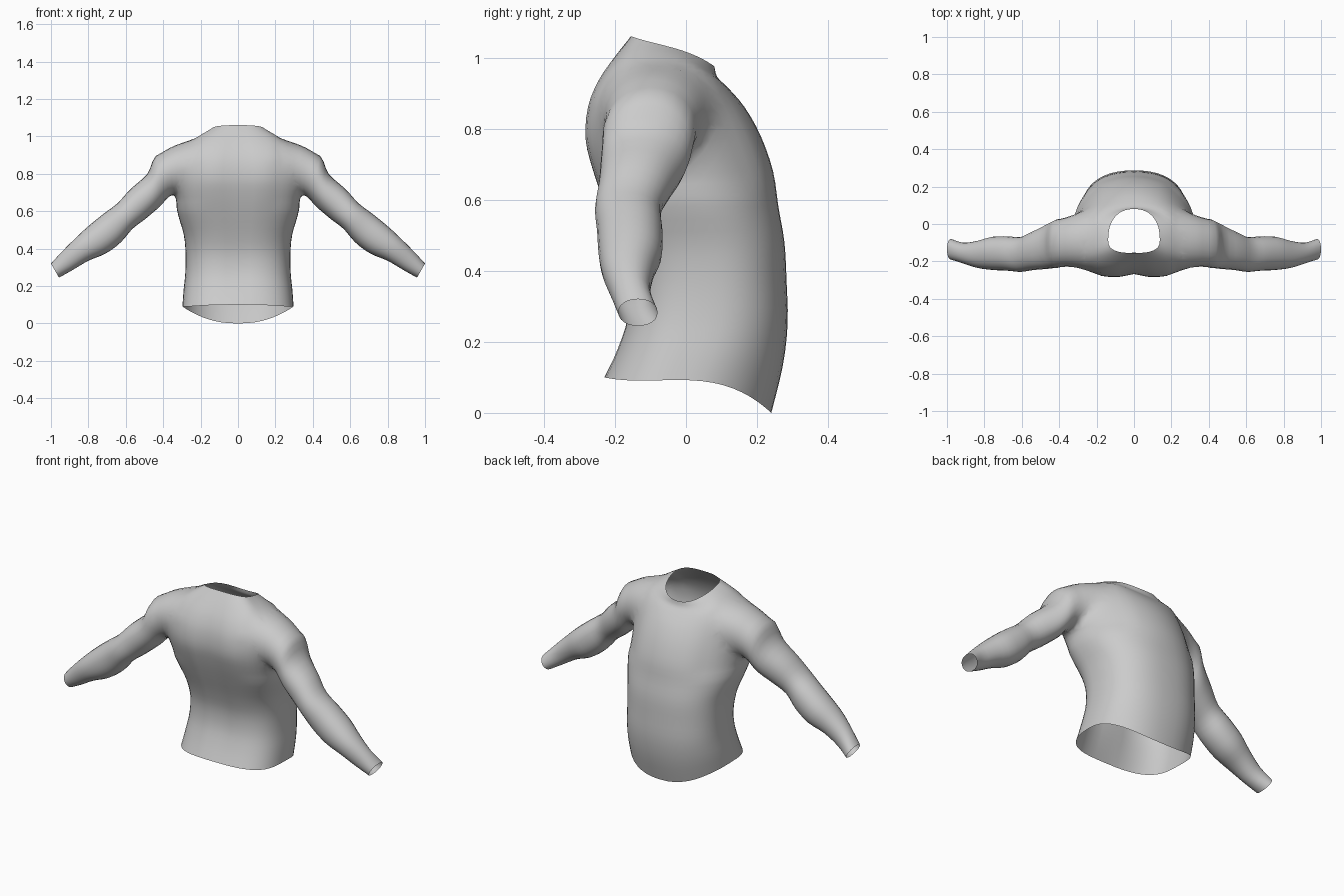
import bpy, bmesh, math

cube = bpy.data.objects.get("Cube")
if cube:
    bpy.data.objects.remove(cube)

cloth = bpy.data.materials.new("grey cloth")
cloth.use_nodes = True
grey = (0.6, 0.6, 0.6, 1)
cloth.diffuse_color = grey
cloth.node_tree.nodes["Principled BSDF"].inputs["Base Color"].default_value = grey


def spline(rows, steps):
    """Refine a list of section rows with a Catmull-Rom curve."""
    out = []
    for i in range(len(rows) - 1):
        a, b, c, d = (rows[max(0, min(len(rows) - 1, i + k))] for k in (-1, 0, 1, 2))
        for s in range(steps):
            t = s / steps
            out.append([0.5 * (2 * q + (r - p) * t + (2 * p - 5 * q + 4 * r - e) * t * t
                               + (3 * q - p - 3 * r + e) * t ** 3)
                        for p, q, r, e in zip(a, b, c, d)])
    return out + [rows[-1]]


def power(v, n):
    return math.copysign(abs(v) ** (2 / n), v)


def loft(name, rings):
    """Skin closed rings into a capped solid."""
    bm = bmesh.new()
    loops = [[bm.verts.new(p) for p in ring] for ring in rings]
    n = len(loops[0])
    for lo, hi in zip(loops, loops[1:]):
        for i in range(n):
            j = (i + 1) % n
            bm.faces.new((lo[i], lo[j], hi[j], hi[i]))
    bm.faces.new(loops[0][::-1])
    bm.faces.new(loops[-1])
    bmesh.ops.recalc_face_normals(bm, faces=bm.faces)
    mesh = bpy.data.meshes.new(name)
    bm.to_mesh(mesh)
    bm.free()
    mesh.materials.append(cloth)
    ob = bpy.data.objects.new(name, mesh)
    bpy.context.collection.objects.link(ob)
    return ob


def torso_ring(row, count=48):
    yf, zf, yb, zb, w, lift, mid, groove, round_n = row
    yc = yf + (yb - yf) * mid
    ring = []
    for i in range(count):
        a = math.tau * i / count
        s, c = math.sin(a), math.cos(a)
        n = 2.8 if s < 0 else round_n
        x = w * power(c, n)
        y = yc + power(s, n) * ((yb - yc) if s > 0 else (yc - yf))
        t = (y - yf) / (yb - yf)
        z = zf + (zb - zf) * t + lift * 6.75 * t * t * (1 - t)
        if s < 0:
            y += groove * math.exp(-(x / 0.06) ** 2)
        ring.append((x, y, z))
    return ring


def arm_ring(row, side, count=24):
    xu, zu, xl, zl, yf, yb = row
    ring = []
    for i in range(count):
        a = math.tau * i / count
        u, v = 0.5 + 0.5 * power(math.cos(a), 2.15), 0.5 + 0.5 * power(math.sin(a), 2.15)
        ring.append((side * (xl + (xu - xl) * u), yf + (yb - yf) * v, zl + (zu - zl) * u))
    return ring


# Torso sections, hem to neck: y and z at -y side, y and z at +y side,
# half width, side lift, widest position, spine groove, +y roundness
torso_rows = [
    (-.23, .10, .24, .00, .297, .05, .5, 0, 2.3),
    (-.195, .18, .272, .13, .291, .025, .5, .005, 2.3),
    (-.168, .27, .286, .25, .282, .01, .5, .01, 2.35),
    (-.165, .37, .283, .37, .28, 0, .5, .01, 2.35),
    (-.19, .47, .277, .48, .29, 0, .48, .01, 2.35),
    (-.23, .58, .26, .58, .32, 0, .44, .012, 2.2),
    (-.265, .68, .245, .68, .338, 0, .39, .016, 2.05),
    (-.287, .77, .21, .78, .343, 0, .37, .02, 2),
    (-.28, .86, .165, .86, .335, .01, .36, .018, 2),
    (-.25, .935, .118, .915, .295, .035, .36, .012, 2.1),
    (-.205, 1.00, .088, .945, .22, .03, .32, .005, 2.2),
    (-.155, 1.06, .08, .975, .138, .012, .3, 0, 2.3),
]
# Sleeve sections, shoulder to cuff: upper x z, lower x z, y range
arm_rows = [
    (.22, .965, .23, .75, -.24, .085),
    (.33, .977, .325, .70, -.24, .06),
    (.44, .895, .385, .655, -.235, .025),
    (.485, .80, .44, .605, -.24, 0),
    (.575, .718, .50, .555, -.246, -.04),
    (.645, .642, .565, .505, -.256, -.07),
    (.72, .585, .625, .435, -.25, -.066),
    (.80, .52, .705, .375, -.246, -.068),
    (.87, .455, .80, .335, -.235, -.09),
    (.94, .385, .885, .285, -.21, -.1),
    (1.0, .32, .957, .245, -.19, -.08),
]

shirt = loft("shirt", [torso_ring(r) for r in spline(torso_rows, 3)])
sleeves = [loft("sleeve", [arm_ring(r, side) for r in spline(arm_rows, 3)])
           for side in (-1, 1)]

# Join the sleeves to the body
bpy.context.view_layer.objects.active = shirt
for sleeve in sleeves:
    mod = shirt.modifiers.new("join", 'BOOLEAN')
    mod.operation, mod.solver, mod.object = 'UNION', 'EXACT', sleeve
    bpy.ops.object.modifier_apply(modifier=mod.name)
    bpy.data.objects.remove(sleeve)

# Open the neck, hem and cuffs, then soften the shoulder seams
bm = bmesh.new()
bm.from_mesh(shirt.data)
caps = [f for f in bm.faces if len(f.verts) > 20]
bmesh.ops.delete(bm, geom=caps, context='FACES')
bmesh.ops.remove_doubles(bm, verts=bm.verts, dist=0.004)
seam = [v for v in bm.verts if .2 < abs(v.co.x) < .41 and v.co.z > .64]
for _ in range(10):
    bmesh.ops.smooth_vert(bm, verts=seam, factor=0.5,
                          use_axis_x=True, use_axis_y=True, use_axis_z=True)
bm.to_mesh(shirt.data)
bm.free()
for p in shirt.data.polygons:
    p.use_smooth = True
